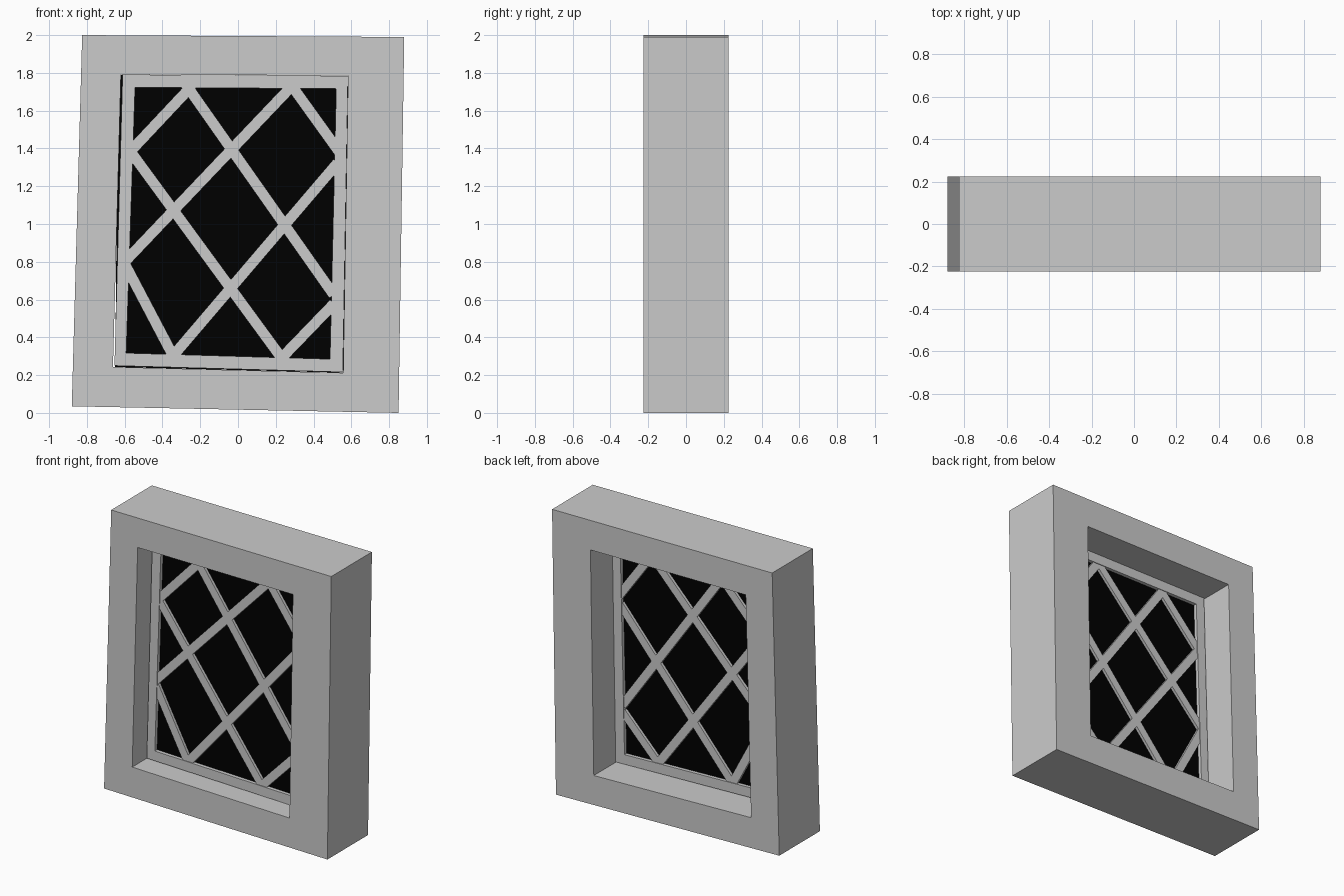
import bpy, bmesh
from mathutils import Vector

if "Cube" in bpy.data.objects:
    bpy.data.objects.remove(bpy.data.objects["Cube"])


def add_object(name, bm, material=None):
    bmesh.ops.recalc_face_normals(bm, faces=bm.faces)
    mesh = bpy.data.meshes.new(name)
    bm.to_mesh(mesh)
    bm.free()
    obj = bpy.data.objects.new(name, mesh)
    bpy.context.collection.objects.link(obj)
    if material:
        mesh.materials.append(material)
    return obj


def ring(name, outer, inner, y0, y1):
    """Four-sided frame between two crooked outlines in the XZ plane."""
    bm = bmesh.new()
    loops = [[bm.verts.new((x, y, z)) for x, z in outline]
             for outline, y in ((outer, y0), (outer, y1), (inner, y1), (inner, y0))]
    for k in range(4):
        a, b = loops[k], loops[(k + 1) % 4]
        for i in range(4):
            j = (i + 1) % 4
            bm.faces.new((a[i], a[j], b[j], b[i]))
    return add_object(name, bm)


def slab(name, outline, y0, y1, material=None):
    """Outline in the XZ plane extruded along y."""
    bm = bmesh.new()
    face = bm.faces.new([bm.verts.new((x, y0, z)) for x, z in outline])
    new = bmesh.ops.extrude_face_region(bm, geom=[face])["geom"]
    verts = [g for g in new if isinstance(g, bmesh.types.BMVert)]
    bmesh.ops.translate(bm, verts=verts, vec=(0, y1 - y0, 0))
    return add_object(name, bm, material)


def bar(name, start, end, width=0.058, extend=0.012):
    """Straight lattice strip between two points of the XZ plane."""
    a, b = Vector(start), Vector(end)
    d = (b - a).normalized()
    n = Vector((-d.y, d.x)) * width / 2
    a, b = a - d * extend, b + d * extend
    return slab(name, (a - n, b - n, b + n, a + n), -0.07, -0.02)


# Thick outer surround with a crooked opening
ring("surround",
     [(-0.825, 2.0), (0.88, 1.99), (0.85, 0.0), (-0.88, 0.035)],
     [(-0.620, 1.792), (0.583, 1.785), (0.557, 0.212), (-0.662, 0.243)],
     -0.225, 0.225)

# Slim window frame set inside the opening
ring("window_frame",
     [(-0.611, 1.791), (0.582, 1.784), (0.555, 0.216), (-0.654, 0.250)],
     [(-0.545, 1.723), (0.520, 1.716), (0.487, 0.285), (-0.592, 0.317)],
     -0.075, -0.015)

# Dark glass pane, its left edge more upright than the opening
dark = bpy.data.materials.new("dark_glass")
dark.diffuse_color = (0.0, 0.0, 0.0, 1)
dark.use_nodes = True
dark.node_tree.nodes["Principled BSDF"].inputs["Base Color"].default_value = dark.diffuse_color
slab("glass", [(-0.635, 1.79), (0.583, 1.784), (0.557, 0.213), (-0.650, 0.243)],
     -0.05, -0.04, dark)

# Diagonal lattice bars: rising, then falling
bars = [((-0.56, 1.395), (-0.25, 1.725)),
        ((-0.595, 0.805), (0.285, 1.73)),
        ((-0.35, 0.295), (0.52, 1.315)),
        ((0.225, 0.285), (0.50, 0.57)),
        ((0.275, 1.745), (0.53, 1.39)),
        ((-0.27, 1.73), (0.50, 0.635)),
        ((-0.57, 1.385), (0.235, 0.285)),
        ((-0.60, 0.79), (-0.345, 0.305))]
for i, (p, q) in enumerate(bars):
    bar(f"lattice_bar_{i + 1}", p, q)
